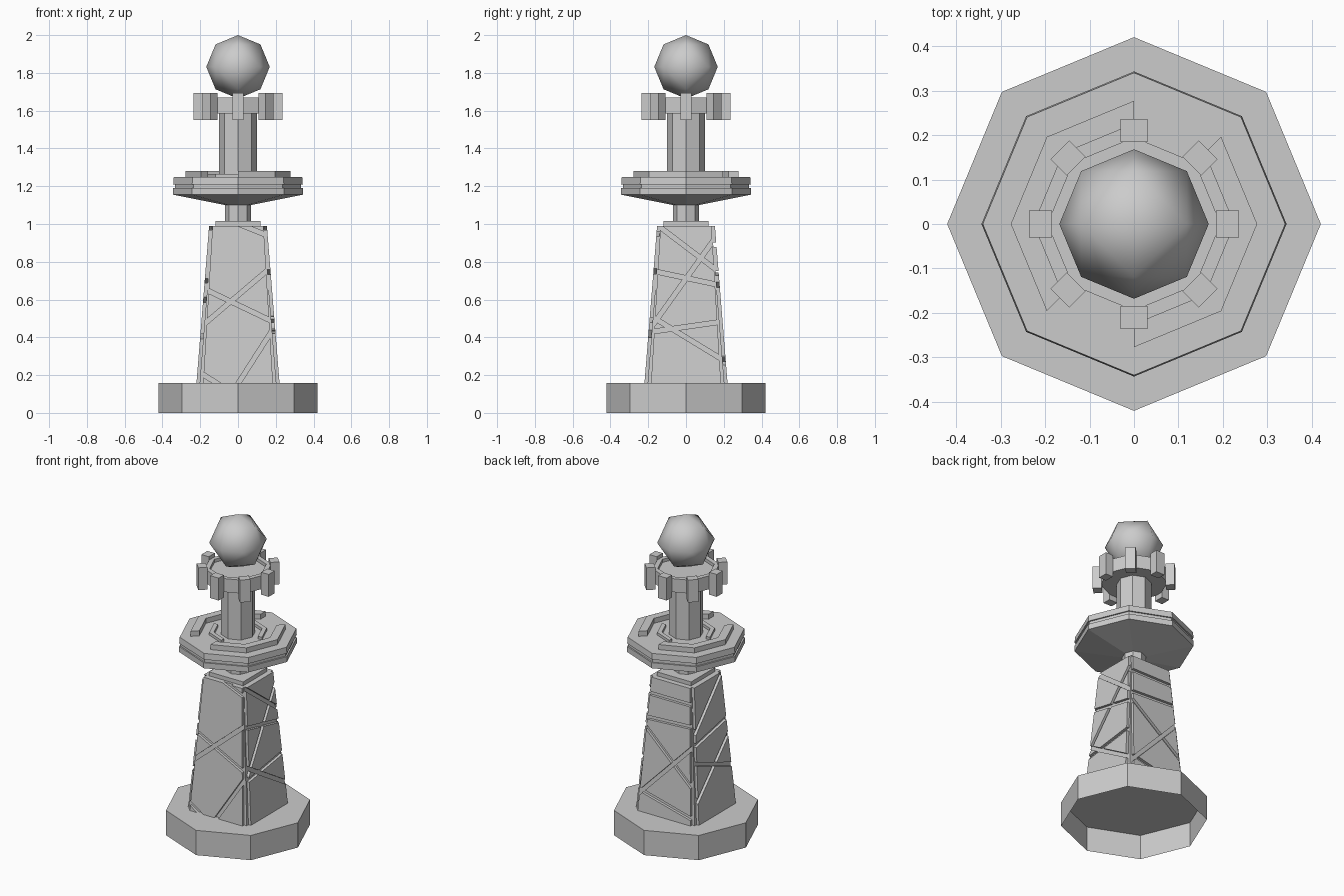
import bpy, bmesh, math
from mathutils import Vector, Matrix

cube = bpy.data.objects.get("Cube")
if cube:
    bpy.data.objects.remove(cube, do_unlink=True)

grey = bpy.data.materials.new("stone_grey")
grey.use_nodes = True
grey.diffuse_color = (0.6, 0.6, 0.6, 1)
grey.node_tree.nodes["Principled BSDF"].inputs["Base Color"].default_value = (0.6, 0.6, 0.6, 1)

SIDES = 8


def finish(name, bm):
    bmesh.ops.remove_doubles(bm, verts=bm.verts, dist=1e-5)
    bmesh.ops.recalc_face_normals(bm, faces=bm.faces)
    mesh = bpy.data.meshes.new(name)
    bm.to_mesh(mesh)
    bm.free()
    mesh.materials.append(grey)
    obj = bpy.data.objects.new(name, mesh)
    bpy.context.scene.collection.objects.link(obj)
    return obj


def rim_point(r, z, i):
    a = math.tau * i / SIDES
    return Vector((r * math.cos(a), r * math.sin(a), z))


def sweep(name, profile, start=0, count=SIDES, closed=False):
    """Sweep an (r, z) profile around the z axis in octagon steps."""
    bm = bmesh.new()
    rows = [[bm.verts.new(rim_point(r, z, start + i)) for r, z in profile]
            for i in range(count + 1)]
    n = len(profile)
    for a, b in zip(rows, rows[1:]):
        for j in range(n if closed else n - 1):
            k = (j + 1) % n
            bm.faces.new((a[j], b[j], b[k], a[k]))
    if closed and count < SIDES:
        bm.faces.new(rows[0])
        bm.faces.new(rows[-1])
    bmesh.ops.dissolve_degenerate(bm, dist=1e-5, edges=bm.edges)
    return finish(name, bm)


def frustum(name, half0, z0, half1, z1):
    bm = bmesh.new()
    bmesh.ops.create_cube(bm, size=2)
    for v in bm.verts:
        h, z = (half1, z1) if v.co.z > 0 else (half0, z0)
        v.co = (v.co.x * h, v.co.y * h, z)
    return finish(name, bm)


# Base (open underneath) and tower core
Z0, Z1 = 0.157, 0.99
CORE0, CORE1 = 0.203, 0.136
sweep("base", [(0.42, 0), (0.42, Z0), (0, Z0)])
frustum("tower_core", CORE0, Z0, CORE1, Z1)
frustum("tower_cap", 0.12, Z1, 0.12, 1.015)


# Tower cladding: a trapezoid split into slabs along grooves
def clip(poly, p, n, offset):
    out = []
    for a, b in zip(poly, poly[1:] + poly[:1]):
        da, db = (a - p).dot(n) - offset, (b - p).dot(n) - offset
        if da >= 0:
            out.append(a)
        if da * db < 0:
            out.append(a.lerp(b, da / (da - db)))
    return out


def area(poly):
    return abs(sum(a.x * b.y - a.y * b.x for a, b in zip(poly, poly[1:] + poly[:1]))) / 2


def cladding(name, grooves, turn, gap=0.012, thick=0.017):
    polys = [[Vector(c) for c in ((-0.185, Z0), (0.185, Z0), (0.135, Z1), (-0.135, Z1))]]
    for u0, z0, u1, z1 in grooves:
        p = Vector((u0, z0))
        n = Vector((z0 - z1, u1 - u0)).normalized()
        polys = [q for poly in polys for s in (n, -n)
                 if len(q := clip(poly, p, s, gap)) > 2 and area(q) > 0.0006]
    bm = bmesh.new()
    for poly in polys:
        rings = []
        for lift in (-0.004, thick):
            rings.append([bm.verts.new((c.x, -(CORE0 + (CORE1 - CORE0) * (c.y - Z0) / (Z1 - Z0) + lift), c.y))
                          for c in poly])
        inner, outer = rings
        bm.faces.new(inner[::-1])
        bm.faces.new(outer)
        for i in range(len(poly)):
            j = (i + 1) % len(poly)
            bm.faces.new((inner[i], inner[j], outer[j], outer[i]))
    bm.transform(Matrix.Rotation(turn * math.pi / 2, 4, 'Z'))
    finish(name, bm)


cladding("front_cladding", [(0.15, 0.75, -0.185, 0.465), (-0.165, 0.65, 0.17, 0.49),
                            (0.17, 0.42, 0.01, 0.17), (-0.18, 0.2, -0.1, 0.15),
                            (0.03, 0.99, 0.13, 0.95)], 0)
cladding("left_cladding", [(-0.12, 0.97, 0.15, 0.765), (0.15, 0.92, -0.165, 0.48),
                           (-0.145, 0.745, 0.16, 0.68), (-0.165, 0.5, 0.18, 0.29),
                           (-0.18, 0.43, 0.17, 0.48)], 1)
cladding("back_cladding", [(-0.14, 0.89, 0.14, 0.89), (-0.15, 0.74, 0.15, 0.755),
                           (-0.155, 0.68, 0.18, 0.39), (-0.18, 0.27, 0.16, 0.62),
                           (-0.18, 0.29, 0.19, 0.2)], 2)
cladding("right_cladding", [(-0.15, 0.72, 0.13, 0.98), (-0.16, 0.64, 0.155, 0.7),
                            (-0.17, 0.53, 0.18, 0.4), (-0.18, 0.3, 0.16, 0.6)], 3)

# Neck and faceted platform with a groove round its rim
sweep("neck", [(0.068, 1.0), (0.068, 1.12)])
sweep("platform", [(0, 1.09), (0.068, 1.1), (0.343, 1.155), (0.343, 1.19), (0.334, 1.19),
                   (0.334, 1.21), (0.343, 1.21), (0.34, 1.248), (0, 1.248)])

# Raised steps on the platform
for i, side in enumerate(("right", "left")):
    for part, r0, r1, top, start, count in (("outer", 0.225, 0.277, 1.28, 2, 3),
                                            ("inner", 0.14, 0.168, 1.265, 0, 2)):
        sweep(f"{side}_{part}_step", [(r0, 1.245), (r1, 1.245), (r1, top), (r0, top)],
              start + 4 * i, count, True)

# Column and crown dish
sweep("column", [(0.1, 1.24), (0.1, 1.6)])
sweep("crown", [(0, 1.585), (0.195, 1.585), (0.195, 1.67), (0.165, 1.67),
                (0.165, 1.65), (0, 1.65)])

# Crown blocks
for i in range(SIDES):
    bm = bmesh.new()
    bmesh.ops.create_cube(bm, size=1, matrix=Matrix.Rotation(math.tau * i / SIDES, 4, 'Z')
                          @ Matrix.Translation((0.21, 0, 1.622))
                          @ Matrix.Diagonal((0.052, 0.06, 0.142, 1)))
    finish(f"crown_block_{i + 1}", bm)

# Orb: an octahedron subdivided once and rounded
bm = bmesh.new()
axes = [bm.verts.new(p) for p in ((1, 0, 0), (0, 1, 0), (-1, 0, 0), (0, -1, 0), (0, 0, 1), (0, 0, -1))]
for i in range(4):
    for pole in axes[4:]:
        bm.faces.new((axes[i], axes[(i + 1) % 4], pole))
bmesh.ops.subdivide_edges(bm, edges=bm.edges, cuts=1, use_grid_fill=True)
for v in bm.verts:
    v.co = v.co.normalized() * 0.168 + Vector((0, 0, 1.832))
orb = finish("orb", bm)
for f in orb.data.polygons:
    f.use_smooth = True
